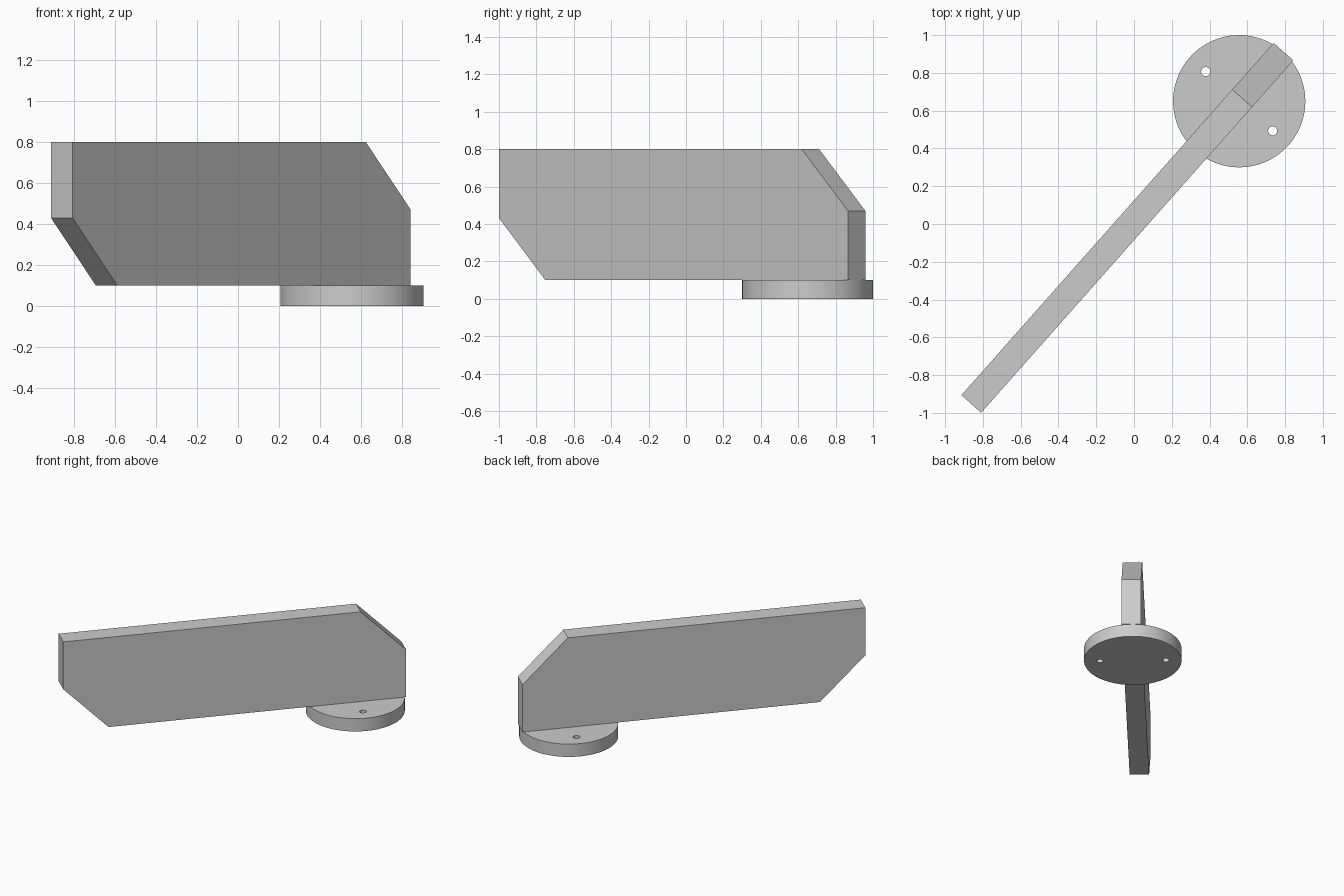
import bpy, bmesh, math
from mathutils import Matrix, Vector

cube = bpy.data.objects.get("Cube")
if cube:
    bpy.data.objects.remove(cube, do_unlink=True)

GREY = (0.6, 0.6, 0.6, 1)
ANGLE = math.radians(48.45)      # heading of the blade seen from above
BASE = Vector((0.557, 0.65, 0))  # centre of the round base
BASE_R, BASE_H = 0.35, 0.1
HOLE_R, HOLE_OFFSET = 0.024, 0.237

grey = bpy.data.materials.new("plain grey")
grey.use_nodes = True
grey.diffuse_color = GREY
grey.node_tree.nodes["Principled BSDF"].inputs["Base Color"].default_value = GREY


def cylinder(name, centre, radius, height, sides):
    bpy.ops.mesh.primitive_cylinder_add(
        vertices=sides, radius=radius, depth=height, location=centre)
    obj = bpy.context.object
    obj.name = name
    obj.data.materials.append(grey)
    return obj


# Round base with two screw holes, one on each side of the blade
base = cylinder("round_base", BASE + Vector((0, 0, BASE_H / 2)), BASE_R, BASE_H, 96)
side = Vector((-math.sin(ANGLE), math.cos(ANGLE), 0))
for s in (-1, 1):
    cutter = cylinder("hole_cutter", base.location + side * s * HOLE_OFFSET,
                      HOLE_R, BASE_H * 3, 32)
    cutter.hide_render = True
    cut = base.modifiers.new("screw_hole", 'BOOLEAN')
    cut.operation, cut.solver, cut.object = 'DIFFERENCE', 'EXACT', cutter
    bpy.ops.object.select_all(action='DESELECT')
    base.select_set(True)
    bpy.context.view_layer.objects.active = base
    bpy.ops.object.modifier_apply(modifier=cut.name)
    bpy.data.objects.remove(cutter, do_unlink=True)
bpy.ops.object.shade_smooth_by_angle(angle=math.radians(30))

# Upright blade: side profile with two opposite corners cut off, extruded
half, thick, low, high, cut = 1.246, 0.14, BASE_H, 0.8, 0.33
profile = [(-half + cut, low), (half, low), (half, high - cut),
           (half - cut, high), (-half, high), (-half, low + cut)]
bm = bmesh.new()
face = bm.faces.new([bm.verts.new((u, -thick / 2, z)) for u, z in profile])
ext = bmesh.ops.extrude_face_region(bm, geom=[face])
bmesh.ops.translate(bm, vec=(0, thick, 0),
                    verts=[g for g in ext["geom"] if isinstance(g, bmesh.types.BMVert)])
bmesh.ops.recalc_face_normals(bm, faces=bm.faces)
mesh = bpy.data.meshes.new("upright_blade")
bm.to_mesh(mesh)
bm.free()
mesh.materials.append(grey)
blade = bpy.data.objects.new("upright_blade", mesh)
blade.matrix_world = Matrix.Translation((-0.035, -0.02, 0)) @ Matrix.Rotation(ANGLE, 4, 'Z')
bpy.context.collection.objects.link(blade)
